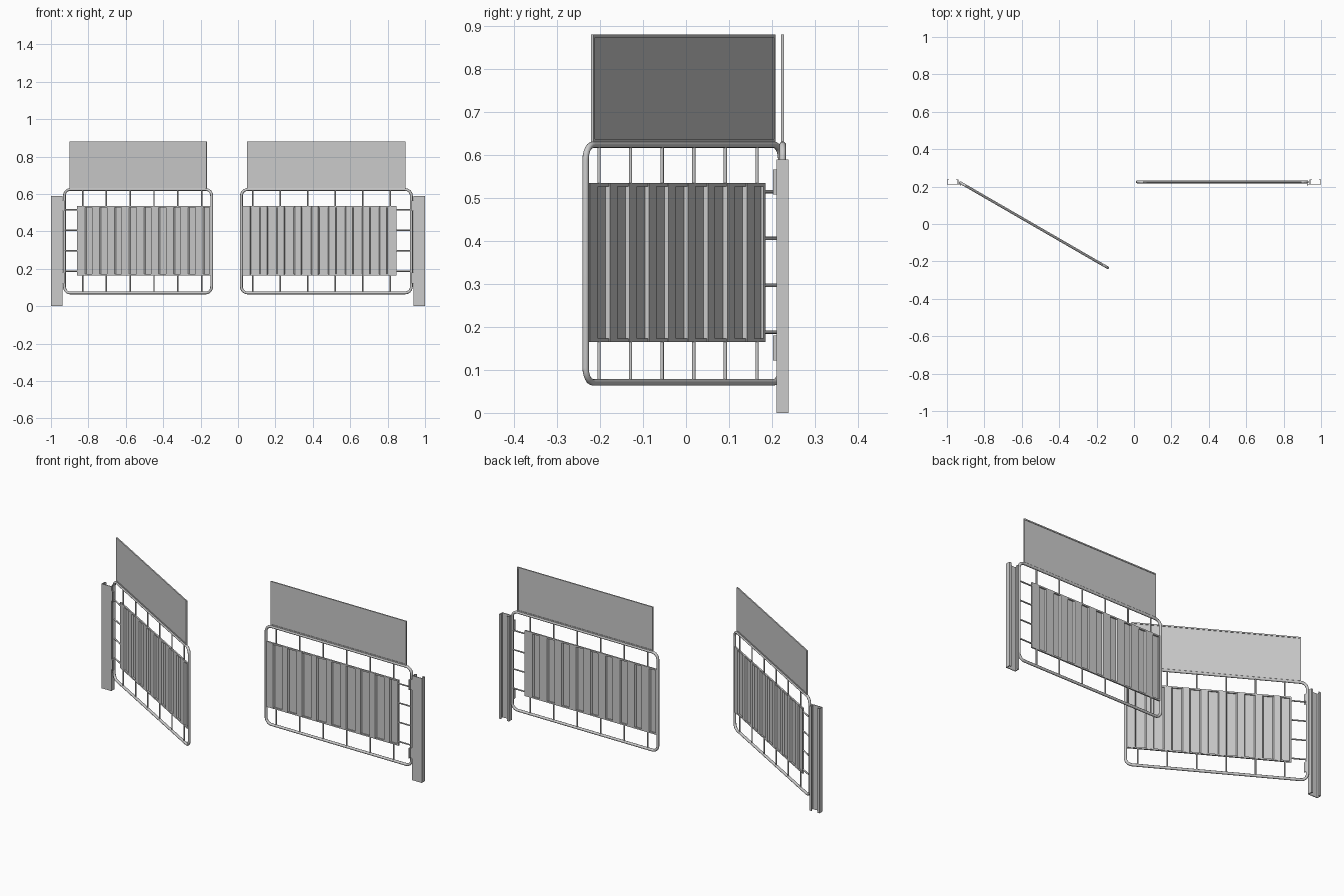
import bpy, bmesh
from math import radians, sin, cos, pi
from mathutils import Matrix, Vector

cube = bpy.data.objects.get("Cube")
if cube:
    bpy.data.objects.remove(cube, do_unlink=True)

steel = bpy.data.materials.new("galvanised_grey")
steel.use_nodes = True
GREY = (0.6, 0.6, 0.6, 1)
steel.diffuse_color = GREY
steel.node_tree.nodes["Principled BSDF"].inputs["Base Color"].default_value = GREY


def finish(name, bm, matrix, smooth=False):
    bmesh.ops.recalc_face_normals(bm, faces=bm.faces)
    mesh = bpy.data.meshes.new(name)
    bm.to_mesh(mesh)
    bm.free()
    mesh.materials.append(steel)
    if smooth:
        for p in mesh.polygons:
            p.use_smooth = len(p.vertices) == 4
    ob = bpy.data.objects.new(name, mesh)
    ob.matrix_world = matrix
    bpy.context.collection.objects.link(ob)
    return ob


def add_box(bm, lo, hi):
    lo, hi = Vector(lo), Vector(hi)
    size = Matrix.Diagonal((*(hi - lo), 1))
    bmesh.ops.create_cube(bm, size=1, matrix=Matrix.Translation((lo + hi) / 2) @ size)


def add_rod(bm, a, b, r):
    a, b = Vector(a), Vector(b)
    turn = (b - a).to_track_quat('Z', 'Y').to_matrix().to_4x4()
    bmesh.ops.create_cone(bm, cap_ends=True, segments=8, radius1=r, radius2=r,
                          depth=(b - a).length,
                          matrix=Matrix.Translation((a + b) / 2) @ turn)


def add_border(bm, u0, u1, z0, z1, w):
    """Rectangular frame of square bars."""
    h = w / 2
    add_box(bm, (u0, -h, z0), (u1, h, z0 + w))
    add_box(bm, (u0, -h, z1 - w), (u1, h, z1))
    add_box(bm, (u0, -h, z0 + w), (u0 + w, h, z1 - w))
    add_box(bm, (u1 - w, -h, z0 + w), (u1, h, z1 - w))


def add_extrusion(bm, outline, z0, z1):
    face = bm.faces.new([bm.verts.new((x, y, z0)) for x, y in outline])
    top = bmesh.ops.extrude_face_region(bm, geom=[face])["geom"]
    verts = [g for g in top if isinstance(g, bmesh.types.BMVert)]
    bmesh.ops.translate(bm, verts=verts, vec=(0, 0, z1 - z0))


# Gate dimensions, measured along the leaf from its hinge
TUBE, ROD = 0.0075, 0.004
U0, U1, Z0, Z1 = 0.008, 0.917, 0.071, 0.624
P0, P1, PZ0, PZ1 = 0.088, 0.913, 0.165, 0.535


def build_gate(side, matrix):
    # Bent outer tube, swept around a rounded rectangle
    bm = bmesh.new()
    rad, steps, sides = 0.034, 6, 10
    corners = [(U1 - rad, Z1 - rad), (U0 + rad, Z1 - rad),
               (U0 + rad, Z0 + rad), (U1 - rad, Z0 + rad)]
    rings = []
    for k, (cu, cz) in enumerate(corners):
        for i in range(steps + 1):
            a = (k + i / steps) * pi / 2
            ring = []
            for j in range(sides):
                t = 2 * pi * j / sides
                d = rad + TUBE * cos(t)
                ring.append(bm.verts.new((cu + d * cos(a), TUBE * sin(t), cz + d * sin(a))))
            rings.append(ring)
    for n, ring in enumerate(rings):
        nxt = rings[(n + 1) % len(rings)]
        for j in range(sides):
            k = (j + 1) % sides
            bm.faces.new((ring[j], ring[k], nxt[k], nxt[j]))
    finish(side + "_outer_tube", bm, matrix, True)

    # Short bars tying the panel to the tube
    bm = bmesh.new()
    for i in range(6):
        u = 0.12 + 0.147 * i
        add_rod(bm, (u, 0, Z0), (u, 0, PZ0), ROD)
        add_rod(bm, (u, 0, PZ1), (u, 0, Z1), ROD)
    for i in range(4):
        z = 0.188 + 0.109 * i
        add_rod(bm, (U0, 0, z), (P0, 0, z), ROD)
    finish(side + "_tie_bars", bm, matrix, True)

    # Panel frame
    bm = bmesh.new()
    add_border(bm, P0, P1, PZ0, PZ1, 0.008)
    finish(side + "_panel_frame", bm, matrix)

    # Ribbed infill sheet with trapezoid folds
    bm = bmesh.new()
    folds, depth, thick = 9, 0.0042, 0.0015
    start, pitch = P0 + 0.003, (P1 - P0 - 0.006) / 9
    line = []
    for i in range(folds):
        for f, v in ((0, -depth), (0.5, -depth), (0.56, depth), (0.94, depth)):
            line.append((start + (i + f) * pitch, v))
    line.append((start + folds * pitch, -depth))
    back = [(u, v + thick) for u, v in reversed(line)]
    add_extrusion(bm, line + back, PZ0 + 0.001, PZ1 - 0.001)
    finish(side + "_ribbed_panel", bm, matrix)

    # Tall upper screen: thin sheet inside a square-bar border
    bm = bmesh.new()
    add_border(bm, 0.04, 0.886, 0.63, 0.88, 0.007)
    finish(side + "_upper_screen_frame", bm, matrix)
    bm = bmesh.new()
    add_box(bm, (0.043, -0.001, 0.633), (0.883, 0.001, 0.877))
    finish(side + "_upper_screen", bm, matrix)


HINGE_X, HINGE_Y = 0.935, 0.225
build_gate("right", Matrix.Translation((-HINGE_X, HINGE_Y, 0)) @ Matrix.Rotation(radians(-30), 4, 'Z'))
build_gate("left", Matrix.Translation((HINGE_X, HINGE_Y, 0)) @ Matrix.Rotation(pi, 4, 'Z'))

# Lipped channel posts, open at the back, and their hinge plates
for side, s in (("right", -1), ("left", 1)):
    bm = bmesh.new()
    t, x0, x1, y0, y1, lip = 0.004, 0.939, 1.0, 0.211, 0.238, 0.012
    outline = [(x0, y0), (x1, y0), (x1, y1), (x1 - lip, y1), (x1 - lip, y1 - t),
               (x1 - t, y1 - t), (x1 - t, y0 + t), (x0 + t, y0 + t),
               (x0 + t, y1 - t), (x0 + lip, y1 - t), (x0 + lip, y1), (x0, y1)]
    add_extrusion(bm, [(s * x, y) for x, y in outline], 0, 0.59)
    finish(side + "_post", bm, Matrix.Identity(4))

    bm = bmesh.new()
    for z0, z1 in ((0.122, 0.18), (0.508, 0.566)):
        xs = sorted((s * 0.924, s * 0.941))
        add_box(bm, (xs[0], 0.211, z0), (xs[1], 0.215, z1))
        xs = sorted((s * 0.924, s * 0.928))
        add_box(bm, (xs[0], 0.202, z0), (xs[1], 0.215, z1))
    finish(side + "_hinge_plates", bm, Matrix.Identity(4))
